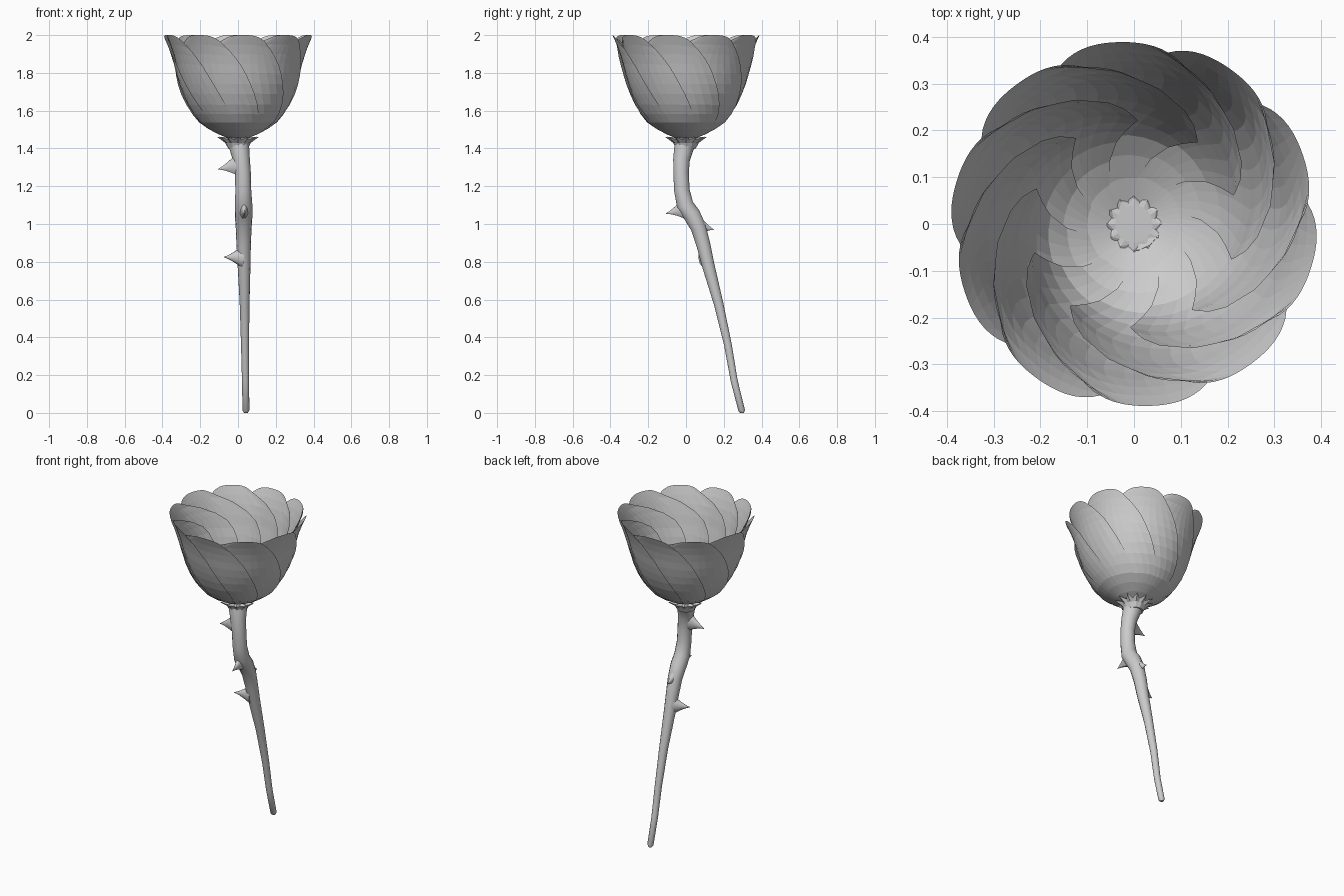
import bpy, bmesh, math
from mathutils import Vector

if "Cube" in bpy.data.objects:
    bpy.data.objects.remove(bpy.data.objects["Cube"])


def make_object(name, bm, smooth=False):
    bmesh.ops.recalc_face_normals(bm, faces=bm.faces[:])
    mesh = bpy.data.meshes.new(name)
    bm.to_mesh(mesh)
    bm.free()
    ob = bpy.data.objects.new(name, mesh)
    bpy.context.collection.objects.link(ob)
    if smooth:
        bpy.ops.object.select_all(action='DESELECT')
        bpy.context.view_layer.objects.active = ob
        ob.select_set(True)
        bpy.ops.object.shade_smooth_by_angle(angle=math.radians(50))
    return ob


def loft(bm, rings):
    """Skin a list of closed rings and cap both ends."""
    loops = [[bm.verts.new(p) for p in ring] for ring in rings]
    n = len(loops[0])
    for a, b in zip(loops, loops[1:]):
        for i in range(n):
            j = (i + 1) % n
            bm.faces.new((a[i], a[j], b[j], b[i]))
    bm.faces.new(loops[0][::-1])
    bm.faces.new(loops[-1])


def sample(profile, t):
    """Linear sample of a point list, t in 0..1."""
    f = max(0, min(t, 1)) * (len(profile) - 1)
    i = min(int(f), len(profile) - 2)
    return Vector(profile[i]).lerp(Vector(profile[i + 1]), f - i)


# Stem: bent, tapering tube (x, y, z, radius)
STEM = [(.042, .297, 0, .010), (.042, .295, .012, .018), (.04, .255, .17, .019),
        (.037, .222, .36, .021), (.035, .172, .58, .026), (.032, .118, .78, .034),
        (.03, .092, .89, .038), (.03, .066, .98, .042), (.03, .03, 1.05, .047),
        (.03, -.005, 1.10, .046), (.028, -.022, 1.18, .042), (.026, -.026, 1.27, .042),
        (.018, -.024, 1.34, .045), (.008, -.012, 1.40, .052), (0, 0, 1.44, .060)]
SIDES = 14
bm = bmesh.new()
rings = []
for i, (x, y, z, r) in enumerate(STEM):
    a, b = STEM[max(i - 1, 0)], STEM[min(i + 1, len(STEM) - 1)]
    d = (Vector(b[:3]) - Vector(a[:3])).normalized()
    if i == 0:
        d = Vector((0, 0, 1))
    u = Vector((0, 1, 0)).cross(d).normalized()
    v = d.cross(u)
    rings.append([Vector((x, y, z)) + r * (math.cos(t) * u + math.sin(t) * v)
                  for t in (k * math.tau / SIDES for k in range(SIDES))])
loft(bm, rings)
make_object("stem", bm, True)

# Thorns: flared base narrowing to a drooping point (base, tip, half height)
THORNS = [((.01, -.025, 1.32), (-.105, -.03, 1.29), .07),
          ((.03, .01, 1.09), (.035, -.105, 1.055), .07),
          ((.03, .058, 1.0), (.03, .147, .97), .06),
          ((.02, .1, .825), (-.075, .07, .825), .055)]
for n, (base, tip, height) in enumerate(THORNS):
    base, tip = Vector(base), Vector(tip)
    d = tip - base
    side = Vector((-d.y, d.x, 0)).normalized()
    bm = bmesh.new()
    rings = []
    for t in (0, .25, .4, .55, .7, .85, 1):
        s = (1 - t) ** 1.3 + .03
        c = base + d * t
        rings.append([c + s * (.036 * math.cos(k) * side + Vector((0, 0, height * math.sin(k))))
                      for k in (i * math.tau / 10 for i in range(10))])
    loft(bm, rings)
    make_object(f"thorn_{n + 1}", bm, True)

# Calyx: toothed collar under the bloom, with a flat centre disc
bm = bmesh.new()
TEETH = 12


def collar(r_tip, r_gap, z_tip, z_gap):
    out = []
    for i in range(TEETH * 2):
        r, z = (r_tip, z_tip) if i % 2 == 0 else (r_gap, z_gap)
        a = i * math.pi / TEETH
        out.append((r * math.cos(a), r * math.sin(a), z))
    return out


loft(bm, [collar(.052, .052, 1.40, 1.40), collar(.068, .064, 1.43, 1.43),
          collar(.112, .075, 1.462, 1.447), collar(.055, .045, 1.458, 1.455),
          collar(.04, .04, 1.457, 1.457)])
make_object("calyx", bm)

# Petals: ten in a pinwheel, right edge outside, left edge swept into the cup.
# Per height: cup radius, z, angle of right edge, angle of left edge
CUP = [(.045, 1.452, 28, -50), (.13, 1.486, 42, -68), (.2, 1.538, 44, -82),
       (.25, 1.603, 39, -92), (.288, 1.69, 31, -96), (.315, 1.77, 24, -93),
       (.335, 1.85, 17, -82), (.357, 1.925, 9, -62), (.39, 2.0, 0, -36)]
PETALS, NU, NV = 10, 14, 12
for p in range(PETALS):
    bm = bmesh.new()
    grid = []
    for j in range(NV + 1):
        v = j / NV
        row = []
        for i in range(NU + 1):
            s = i / NU
            h = v * (1 - .06 * abs(2 * s - 1) ** 3 * v ** 3)     # rounded lip
            r, z = sample(CUP, h)[:2]
            right, left = sample(CUP, v)[2:]
            phi = right + (left - right) * s
            lean = .02 + .0011 * phi - .0028 * max(0, -36 - phi)
            r *= 1 + lean * min(1, .15 + 1.5 * v)
            a = math.radians(-32 + p * 360 / PETALS + phi)
            row.append(bm.verts.new((r * math.cos(a), r * math.sin(a), z)))
        grid.append(row)
    for j in range(NV):
        for i in range(NU):
            bm.faces.new((grid[j][i], grid[j][i + 1], grid[j + 1][i + 1], grid[j + 1][i]))
    make_object(f"petal_{p + 1}", bm)
